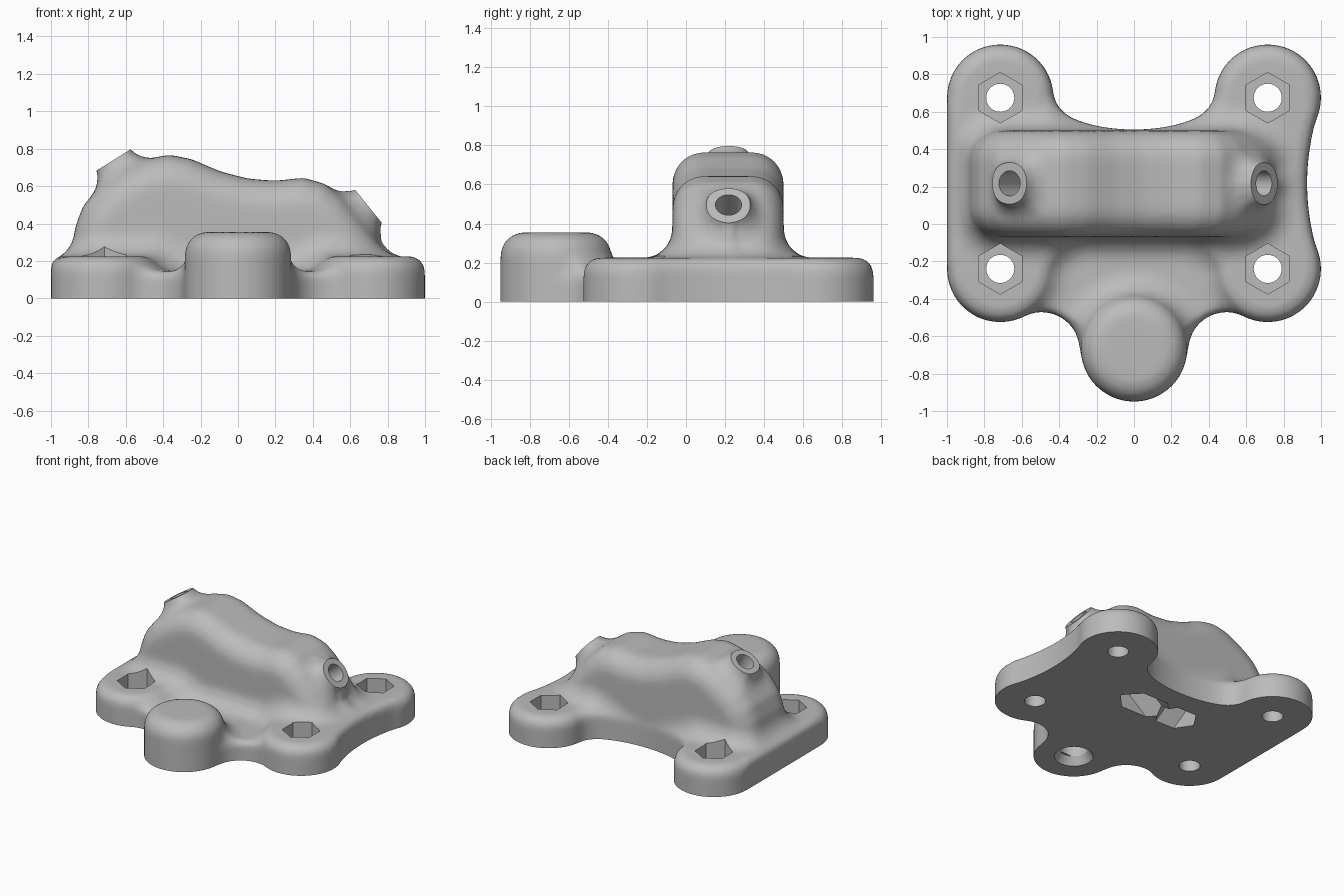
import bpy, bmesh
from math import sin, cos, pi, atan2
from mathutils import Matrix, Vector

cube = bpy.data.objects.get("Cube")
if cube:
    bpy.data.objects.remove(cube)

VOXEL = 0.016
FILLET = 0.11
MID_Y = 0.2175          # centre line of the ridge
LOW = -0.4              # solids run below the floor and are trimmed later
BOLTS = [(x, y) for x in (-0.715, 0.715) for y in (-0.24, 0.675)]
BOSS = (0, -0.665)


def ring(r, n=64, at=(0, 0), start=0.0):
    return [(at[0] + r * cos(start + 2 * pi * i / n),
             at[1] + r * sin(start + 2 * pi * i / n)) for i in range(n)]


def prism(bm, outline, lo, hi, bevel=0.0, matrix=Matrix()):
    """Extrude an outline along local z, round both rims, then place it."""
    part = bmesh.new()
    bottom = [part.verts.new((x, y, lo)) for x, y in outline]
    top = [part.verts.new((x, y, hi)) for x, y in outline]
    part.faces.new(bottom)
    part.faces.new(top)
    n = len(outline)
    for i in range(n):
        j = (i + 1) % n
        part.faces.new((bottom[i], bottom[j], top[j], top[i]))
    bmesh.ops.recalc_face_normals(part, faces=part.faces)
    if bevel:
        rims = [e for e in part.edges
                if abs(e.verts[0].co.z - e.verts[1].co.z) < 1e-5]
        bmesh.ops.bevel(part, geom=rims, offset=bevel, segments=6,
                        profile=0.5, affect='EDGES', clamp_overlap=False)
    part.transform(matrix)
    mesh = bpy.data.meshes.new("part")
    part.to_mesh(mesh)
    part.free()
    bm.from_mesh(mesh)
    bpy.data.meshes.remove(mesh)


def make_object(name, bm):
    mesh = bpy.data.meshes.new(name)
    bm.to_mesh(mesh)
    bm.free()
    obj = bpy.data.objects.new(name, mesh)
    bpy.context.scene.collection.objects.link(obj)
    return obj


def port_frame(x, z, nx, nz):
    """Frame at a port mouth with local z pointing out of it."""
    return (Matrix.Translation(Vector((x, MID_Y, z)))
            @ Matrix.Rotation(atan2(nx, nz), 4, 'Y'))


PORTS = [port_frame(-0.665, 0.74, -0.53, 0.85),
         port_frame(0.695, 0.495, 0.78, 0.63)]

solid = bmesh.new()

# Bolt lobes and front boss
for spot in BOLTS:
    prism(solid, ring(0.285, at=spot), LOW, 0.225, 0.08)
prism(solid, ring(0.285, at=BOSS), LOW, 0.355, 0.12)

# Base plate: scooped front and back, hollowed side at +x, straight side at -x
STEPS = 24
front = [(-0.43 * cos(pi * i / STEPS), -0.24 + 0.17 * sin(pi * i / STEPS))
         for i in range(STEPS + 1)]
back = [(-x, 2 * MID_Y - y) for x, y in front]
side = []
for i in range(13):
    t = -1 + i / 6
    side.append((0.925 + 0.065 * t * t, MID_Y + 0.4 * t))
plate = [(-1, -0.24)] + front + [(0.95, -0.24)] + side + [(0.95, 0.675)] + back + [(-1, 0.675)]
prism(solid, plate, LOW, 0.225, 0.06)

# Low web joining the plate to the boss
arc = [(0.49 - 0.2 * cos(a), -0.67 + 0.2 * sin(a))
       for a in [pi / 2 * i / 10 for i in range(11)]]
web = ([(-x, y) for x, y in reversed(arc)] + arc
       + [(0.6, -0.47), (0.6, 0.0), (-0.6, 0.0), (-0.6, -0.47)])
prism(solid, web, LOW, 0.145, 0.03)

# Saddle ridge, side profile extruded across
profile = [(-0.9, LOW), (-0.89, 0.25), (-0.87, 0.38), (-0.83, 0.49), (-0.75, 0.59),
           (-0.62, 0.68), (-0.5, 0.74), (-0.37, 0.768), (-0.25, 0.745),
           (-0.1, 0.68), (0.05, 0.64), (0.2, 0.628), (0.35, 0.645),
           (0.47, 0.61), (0.57, 0.53), (0.66, 0.42), (0.74, 0.31),
           (0.79, 0.2), (0.8, LOW)]
prism(solid, profile, -0.5, 0.07, 0.16, Matrix.Rotation(pi / 2, 4, 'X'))

# Angled port necks
for frame in PORTS:
    prism(solid, ring(0.104), -0.35, 0.25, 0, frame)

body = make_object("mounting_bracket", solid)


def remesh():
    mod = body.modifiers.new("Fuse", 'REMESH')
    mod.mode = 'VOXEL'
    mod.voxel_size = VOXEL


def offset(amount):
    mod = body.modifiers.new("Offset", 'DISPLACE')
    mod.direction = 'NORMAL'
    mod.mid_level = 0
    mod.strength = amount


def smooth(times):
    mod = body.modifiers.new("Smooth", 'SMOOTH')
    mod.factor = 0.5
    mod.iterations = times


# Fuse the solids, then swell and shrink to fillet every inside corner
remesh()
offset(FILLET)
remesh()
smooth(3)
offset(-FILLET)
remesh()
smooth(5)

# Cutters
cutters = []


def cutter(name, bm):
    obj = make_object(name, bm)
    obj.hide_render = True
    cutters.append(obj)
    mod = body.modifiers.new(name, 'BOOLEAN')
    mod.operation = 'DIFFERENCE'
    mod.solver = 'EXACT'
    mod.object = obj


# Flat underside
bm = bmesh.new()
prism(bm, ring(3, 4), -1, 0)
cutter("floor_cutter", bm)

# Flat port mouths
bm = bmesh.new()
for frame in PORTS:
    prism(bm, ring(0.24), 0, 0.5, 0, frame)
cutter("mouth_cutter", bm)

# Hexagonal bolt pockets and the countersink under the boss
bm = bmesh.new()
for spot in BOLTS:
    prism(bm, ring(0.135, 6, spot, pi / 2), 0.09, 0.5)
bmesh.ops.create_cone(bm, cap_ends=True, segments=48, radius1=0.15, radius2=0.1,
                      depth=0.08, matrix=Matrix.Translation((*BOSS, 0.02)))
cutter("pocket_cutter", bm)

# Bolt holes and the boss socket
bm = bmesh.new()
for spot in BOLTS:
    prism(bm, ring(0.075, 48, spot), -0.1, 0.5)
prism(bm, ring(0.1, 48, BOSS), -0.1, 0.22)
cutter("hole_cutter", bm)

# Angled bores with hexagonal recesses opening underneath
for frame in PORTS:
    bm = bmesh.new()
    prism(bm, ring(0.14, 6), -1.2, -0.45, 0, frame)
    cutter("recess_cutter", bm)
    bm = bmesh.new()
    prism(bm, ring(0.067, 48), -0.6, 0.1, 0, frame)
    cutter("bore_cutter", bm)

# Bake the modifiers and drop the cutters
bpy.context.view_layer.update()
graph = bpy.context.evaluated_depsgraph_get()
baked = bpy.data.meshes.new_from_object(body.evaluated_get(graph))
body.modifiers.clear()
body.data = baked
for obj in cutters:
    bpy.data.objects.remove(obj)

# Material and shading
grey = bpy.data.materials.new("plain_grey")
grey.use_nodes = True
grey.diffuse_color = (0.5, 0.5, 0.5, 1)
grey.node_tree.nodes["Principled BSDF"].inputs["Base Color"].default_value = (0.5, 0.5, 0.5, 1)
baked.materials.clear()
baked.materials.append(grey)
bpy.ops.object.select_all(action='DESELECT')
body.select_set(True)
bpy.context.view_layer.objects.active = body
bpy.ops.object.shade_smooth_by_angle(angle=pi / 6)
